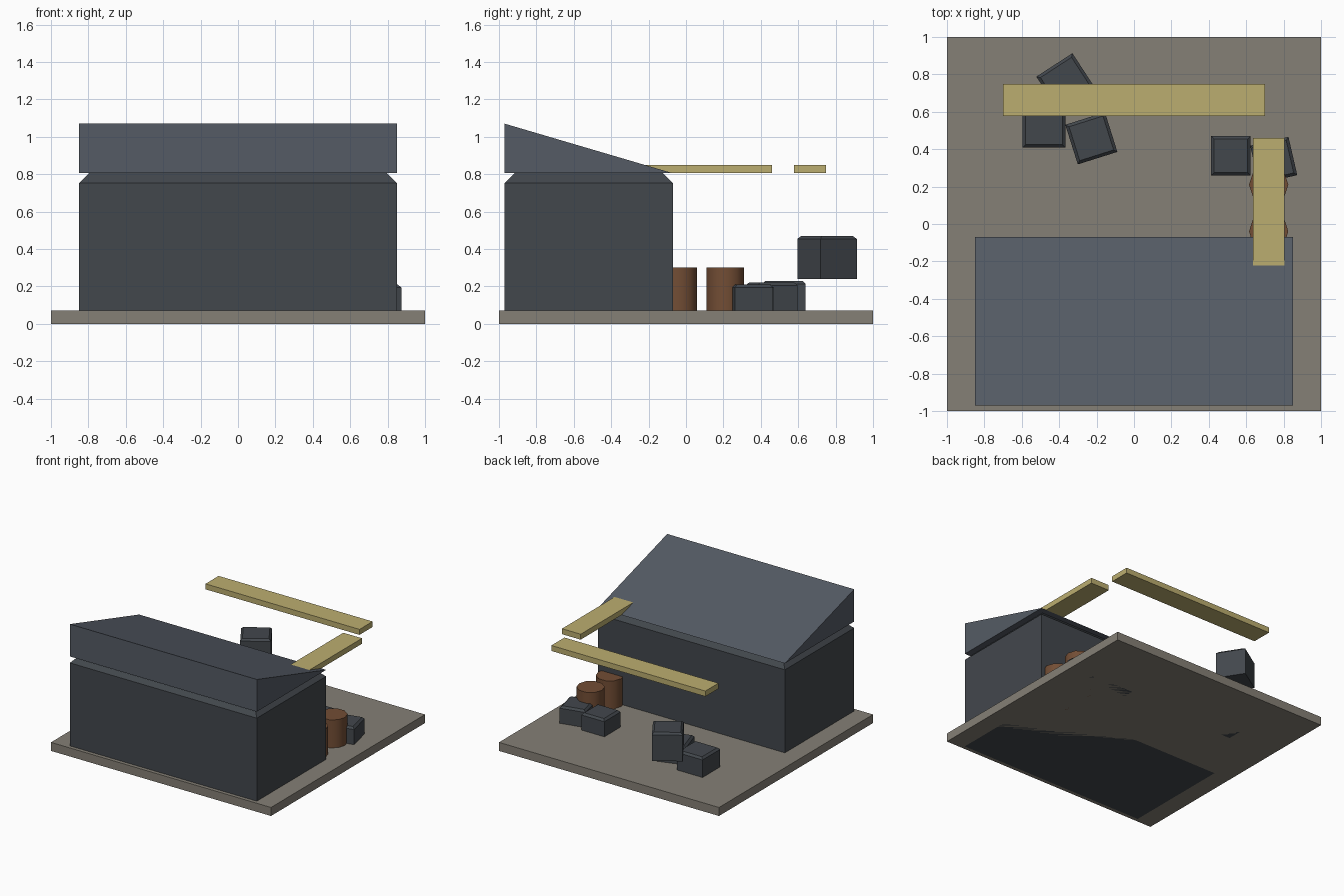
import bpy, bmesh
from math import radians
from mathutils import Matrix

if "Cube" in bpy.data.objects:
    bpy.data.objects.remove(bpy.data.objects["Cube"])


def material(name, rgb):
    m = bpy.data.materials.new(name)
    m.diffuse_color = (*rgb, 1)
    m.use_nodes = True
    m.node_tree.nodes["Principled BSDF"].inputs["Base Color"].default_value = m.diffuse_color
    return m


STONE = material("stone", (0.235, 0.215, 0.18))
WALL = material("dark_wall", (0.055, 0.063, 0.073))
ROOF = material("slate", (0.09, 0.105, 0.13))
RUST = material("rust", (0.17, 0.075, 0.035))
YELLOW = material("yellow", (0.5, 0.42, 0.16))


def finish(name, bm, mat):
    bmesh.ops.recalc_face_normals(bm, faces=bm.faces)
    mesh = bpy.data.meshes.new(name)
    bm.to_mesh(mesh)
    bm.free()
    mesh.materials.append(mat)
    obj = bpy.data.objects.new(name, mesh)
    bpy.context.collection.objects.link(obj)
    return obj


def box(name, center, size, mat, z0=0.0, angle=0, chamfer=0):
    """Box standing on z0, with an optional chamfer round its top edges."""
    bm = bmesh.new()
    bmesh.ops.create_cube(bm, size=1)
    bmesh.ops.scale(bm, vec=size, verts=bm.verts)
    if chamfer:
        top = [e for e in bm.edges if all(v.co.z > 0 for v in e.verts)]
        bmesh.ops.bevel(bm, geom=top, offset=chamfer, segments=1,
                        affect='EDGES', profile=0.5)
    obj = finish(name, bm, mat)
    obj.location = (*center, z0 + size[2] / 2)
    obj.rotation_euler.z = radians(angle)
    return obj


# Ground slab and main building
box("ground_slab", (0, 0), (2, 2, 0.07), STONE)
box("building_body", (0, -0.52), (1.7, 0.9, 0.805), WALL, chamfer=0.053)

# Lean-to roof: triangular profile extruded across the building
bm = bmesh.new()
profile = [(-0.97, 0.805), (-0.07, 0.805), (-0.97, 1.07)]
face = bm.faces.new([bm.verts.new((-0.85, y, z)) for y, z in profile])
ext = bmesh.ops.extrude_face_region(bm, geom=[face])
bmesh.ops.translate(bm, vec=(1.7, 0, 0),
                    verts=[g for g in ext["geom"] if isinstance(g, bmesh.types.BMVert)])
finish("sloped_roof", bm, ROOF)

# Overhead beams
box("long_beam", (0, 0.663), (1.4, 0.17, 0.045), YELLOW, z0=0.805)
box("side_beam", (0.72, 0.118), (0.17, 0.685, 0.045), YELLOW, z0=0.805)

# Crates: x, y, base height, size, turn
crates = [
    (0.518, 0.365, 0, 0.21, 0),
    (0.747, 0.34, 0, 0.21, 13),
    (-0.482, 0.523, 0, 0.23, 0),
    (-0.228, 0.458, 0, 0.222, 17.5),
    (-0.363, 0.754, 0.24, 0.23, 33),
]
for i, (x, y, z, s, a) in enumerate(crates, 1):
    box(f"crate_{i}", (x, y), (s, s, s), WALL, z0=z, angle=a, chamfer=0.016)

# Barrels: ten-sided drums with smooth sides
for i, y in enumerate((-0.04, 0.21), 1):
    bpy.ops.mesh.primitive_cylinder_add(vertices=10, radius=0.105, depth=0.30,
                                        location=(0.72, y, 0.15))
    barrel = bpy.context.object
    barrel.name = f"barrel_{i}"
    # put a corner on the x axis
    barrel.data.transform(Matrix.Rotation(radians(90), 4, 'Z'))
    barrel.data.materials.append(RUST)
    bpy.ops.object.shade_smooth_by_angle(angle=radians(50))
